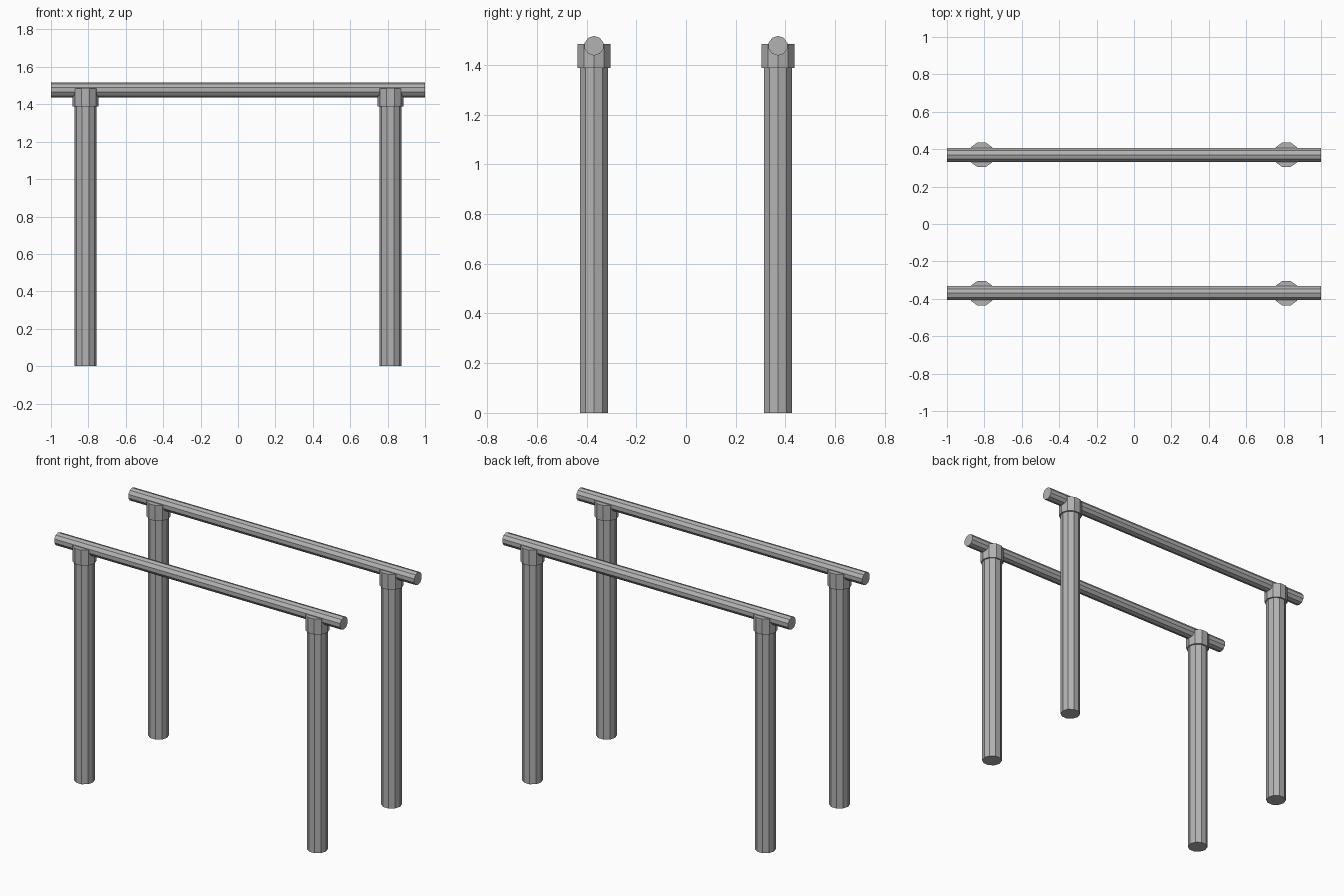
import bpy
from math import radians

default = bpy.data.objects.get("Cube")
if default:
    bpy.data.objects.remove(default, do_unlink=True)

# Single metal grey
grey = bpy.data.materials.new("metal_grey")
grey.use_nodes = True
grey.diffuse_color = (0.45, 0.45, 0.45, 1)
grey.node_tree.nodes["Principled BSDF"].inputs["Base Color"].default_value = grey.diffuse_color

SIDES = 10
POST_X, RAIL_Y = 0.815, 0.37
RAIL_Z = 1.477


def tube(name, radius, length, centre, rotation=(0, 0, 0)):
    """Flat-faced ten-sided cylinder."""
    bpy.ops.mesh.primitive_cylinder_add(
        vertices=SIDES, radius=radius, depth=length,
        location=centre, rotation=rotation)
    obj = bpy.context.object
    obj.name = name
    obj.data.materials.append(grey)
    return obj


for depth_name, y in (("front", -RAIL_Y), ("back", RAIL_Y)):
    # Horizontal rail, corners pointing up and down
    tube(f"{depth_name}_rail", 0.0395, 2.0, (0, y, RAIL_Z),
         (radians(90), 0, radians(90)))
    for side_name, x in (("right", -POST_X), ("left", POST_X)):
        # Upright post and the collar that holds the rail, corners along x
        turn = (0, 0, radians(90))
        tube(f"{depth_name}_{side_name}_post", 0.0595, 1.39,
             (x, y, 0.695), turn)
        tube(f"{depth_name}_{side_name}_collar", 0.0695, 0.098,
             (x, y, 1.436), turn)
